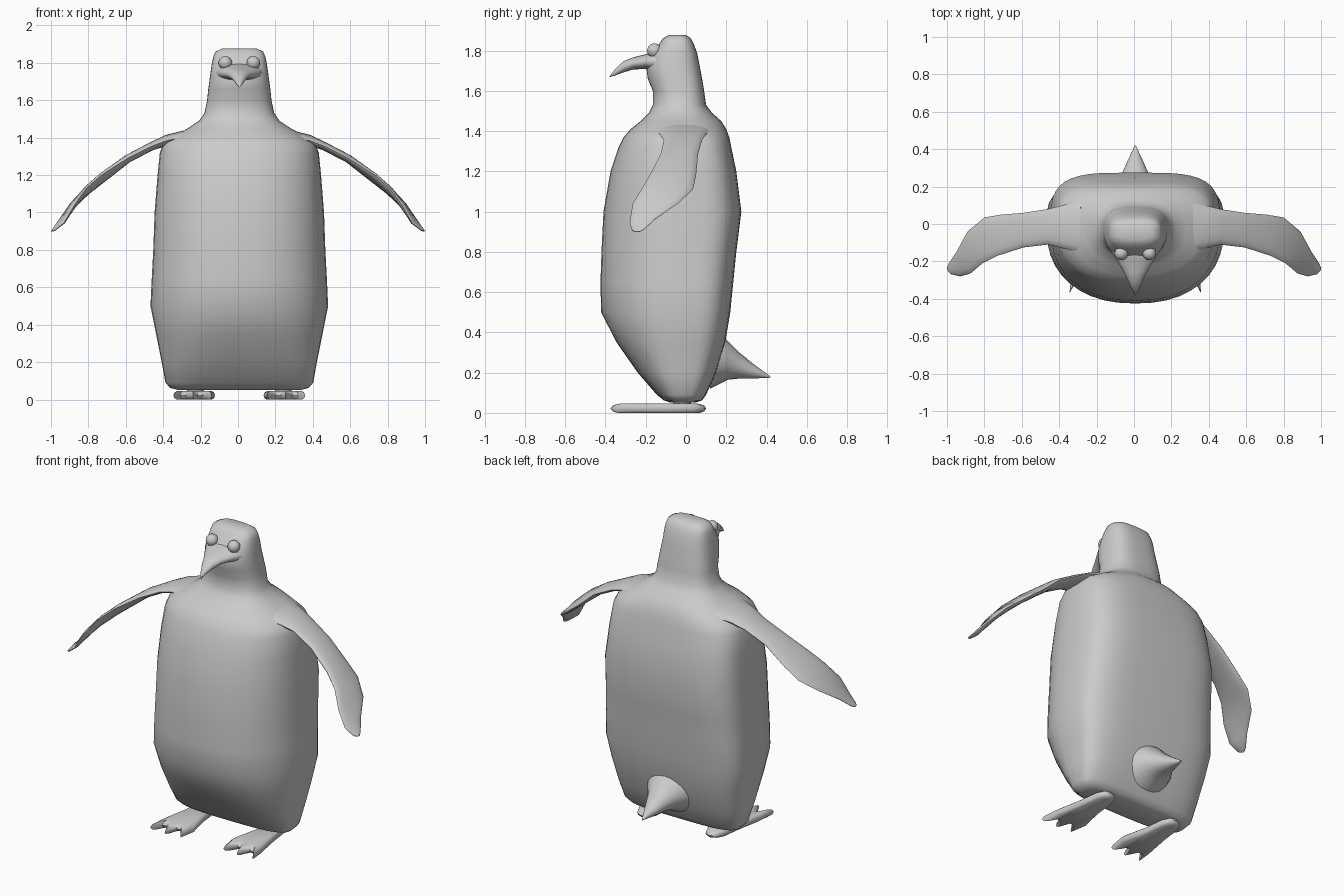
import bpy, bmesh, math
from mathutils import Vector

CX = 0.007  # body centre line


def finish(name, bm, angle=50):
    bmesh.ops.recalc_face_normals(bm, faces=bm.faces)
    me = bpy.data.meshes.new(name)
    bm.to_mesh(me)
    bm.free()
    ob = bpy.data.objects.new(name, me)
    bpy.context.collection.objects.link(ob)
    bpy.ops.object.select_all(action='DESELECT')
    ob.select_set(True)
    bpy.context.view_layer.objects.active = ob
    bpy.ops.object.shade_smooth_by_angle(angle=math.radians(angle))
    return ob


def loft(name, rings, angle=50):
    """Skin closed rings of equal point count and cap both ends."""
    bm = bmesh.new()
    loops = [[bm.verts.new(p) for p in r] for r in rings]
    n = len(loops[0])
    for a, b in zip(loops, loops[1:]):
        for i in range(n):
            j = (i + 1) % n
            bm.faces.new((a[i], a[j], b[j], b[i]))
    bm.faces.new(loops[0])
    bm.faces.new(loops[-1])
    return finish(name, bm, angle)


def spow(v, e):
    return math.copysign(abs(v) ** e, v)


def body_ring(z, rx, yf, yb, nf, nb, n=40):
    """Superellipse section with its own front and back depth and squareness."""
    cy = -0.02 if z < 1.45 else (yf + yb) / 2
    pts = []
    for i in range(n):
        a = 2 * math.pi * i / n
        c, s = math.cos(a), math.sin(a)
        e = 2 / (nb if s > 0 else nf)
        ry = yb - cy if s > 0 else cy - yf
        pts.append(Vector((CX + rx * spow(c, e), cy + ry * spow(s, e), z)))
    return pts


# Body, neck and head: z, half width, front y, back y, front/back squareness
loft("body", [body_ring(*r) for r in [
    (0.052, 0.33, -0.08, 0.05, 3, 3.5),
    (0.062, 0.37, -0.11, 0.08, 3, 3.5),
    (0.09, 0.395, -0.145, 0.10, 3, 3.8),
    (0.20, 0.415, -0.24, 0.15, 2.8, 3.8),
    (0.35, 0.445, -0.345, 0.195, 2.5, 3.8),
    (0.50, 0.475, -0.422, 0.22, 2.3, 3.8),
    (0.65, 0.468, -0.425, 0.235, 2.3, 3.8),
    (0.80, 0.46, -0.42, 0.25, 2.3, 3.8),
    (1.00, 0.453, -0.41, 0.275, 2.3, 3.8),
    (1.20, 0.437, -0.375, 0.25, 2.3, 3.6),
    (1.32, 0.425, -0.335, 0.225, 2.3, 3.4),
    (1.37, 0.405, -0.31, 0.215, 2.3, 3),
    (1.41, 0.35, -0.275, 0.20, 2.3, 2.6),
    (1.45, 0.275, -0.225, 0.175, 2.3, 2.5),
    (1.49, 0.215, -0.185, 0.13, 2.3, 2.5),
    (1.53, 0.187, -0.165, 0.10, 2.3, 2.6),
    (1.60, 0.172, -0.165, 0.09, 2.3, 3),
    (1.66, 0.166, -0.19, 0.08, 2.2, 3),
    (1.74, 0.155, -0.20, 0.065, 2.2, 3),
    (1.79, 0.148, -0.17, 0.055, 2.4, 3),
    (1.83, 0.14, -0.135, 0.04, 2.8, 3),
    (1.86, 0.128, -0.115, 0.025, 3, 3),
    (1.878, 0.09, -0.085, 0.0, 3, 3)]])


def spike_ring(y, z, w, h, n=20):
    return [Vector((CX + w * math.cos(2 * math.pi * i / n), y,
                    z + h * math.sin(2 * math.pi * i / n))) for i in range(n)]


# Beak and tail: y, z, half width, half height
loft("beak", [spike_ring(*r) for r in [
    (-0.08, 1.745, 0.14, 0.065), (-0.15, 1.745, 0.125, 0.055),
    (-0.20, 1.745, 0.095, 0.037), (-0.26, 1.737, 0.06, 0.03),
    (-0.31, 1.72, 0.037, 0.028), (-0.35, 1.694, 0.018, 0.017),
    (-0.38, 1.67, 0.002, 0.002)]])
loft("tail", [spike_ring(*r) for r in [
    (0.12, 0.26, 0.16, 0.14), (0.17, 0.265, 0.14, 0.12),
    (0.21, 0.26, 0.11, 0.095), (0.26, 0.237, 0.075, 0.067),
    (0.34, 0.205, 0.04, 0.034), (0.42, 0.178, 0.003, 0.003)]])

# Flippers: leading edge, trailing edge, half thickness
WING = [((0.28, -0.16, 1.405), (0.28, 0.13, 1.405), 0.035),
        ((0.38, -0.13, 1.385), (0.38, 0.10, 1.385), 0.03),
        ((0.46, -0.11, 1.355), (0.46, 0.08, 1.355), 0.022),
        ((0.59, -0.125, 1.29), (0.59, 0.06, 1.285), 0.022),
        ((0.73, -0.17, 1.20), (0.71, 0.05, 1.18), 0.022),
        ((0.81, -0.21, 1.13), (0.80, 0.035, 1.11), 0.02),
        ((0.875, -0.265, 1.04), (0.89, -0.04, 1.04), 0.018),
        ((0.93, -0.28, 0.945), (0.95, -0.15, 0.965), 0.013),
        ((0.98, -0.268, 0.905), (0.99, -0.21, 0.91), 0.007),
        ((0.997, -0.25, 0.90), (0.998, -0.23, 0.90), 0.003)]


def wing_rings(side, n=16):
    rings = []
    for k, (l, t, th) in enumerate(WING):
        l, t = Vector(l), Vector(t)
        a, b = WING[max(k - 1, 0)], WING[min(k + 1, len(WING) - 1)]
        along = Vector(b[0]) + Vector(b[1]) - Vector(a[0]) - Vector(a[1])
        normal = along.cross(t - l).normalized()
        ring = [(l + t) / 2 + (t - l) / 2 * math.cos(2 * math.pi * i / n)
                + normal * th * math.sin(2 * math.pi * i / n) for i in range(n)]
        rings.append([Vector((side * p.x, p.y, p.z)) for p in ring])
    return rings


# Webbed foot outline, three pointed toes
FOOT = [(.235, .10), (.27, .085), (.292, .04), (.31, -.10), (.342, -.27),
        (.352, -.37), (.315, -.305), (.285, -.30), (.248, -.375), (.222, -.30),
        (.195, -.295), (.148, -.365), (.13, -.26), (.165, -.10), (.18, .04), (.20, .085)]


def foot_rings(side):
    c = Vector((0.238, -0.12))
    rings = []
    for z, s in [(0.0, 0.86), (0.008, 0.96), (0.022, 1.0), (0.038, 0.95), (0.046, 0.82)]:
        pts = [c + (Vector(p) - c) * s for p in FOOT]
        rings.append([Vector((CX + side * p.x, p.y, z)) for p in pts])
    return rings


for side, label in ((1, "left"), (-1, "right")):
    loft(label + "_flipper", wing_rings(side), 60)
    loft(label + "_foot", foot_rings(side))
    # Ankle joining foot and body
    loft(label + "_ankle", [[Vector((CX + side * 0.235 + r * math.cos(i * math.pi / 6),
                                     -0.02 + r * math.sin(i * math.pi / 6), z))
                             for i in range(12)] for z, r in ((0.03, 0.045), (0.075, 0.045))])
    # Eye
    bm = bmesh.new()
    bmesh.ops.create_uvsphere(bm, u_segments=20, v_segments=12, radius=0.036)
    bmesh.ops.translate(bm, verts=bm.verts, vec=(CX + side * 0.075, -0.157, 1.80))
    finish(label + "_eye", bm)
